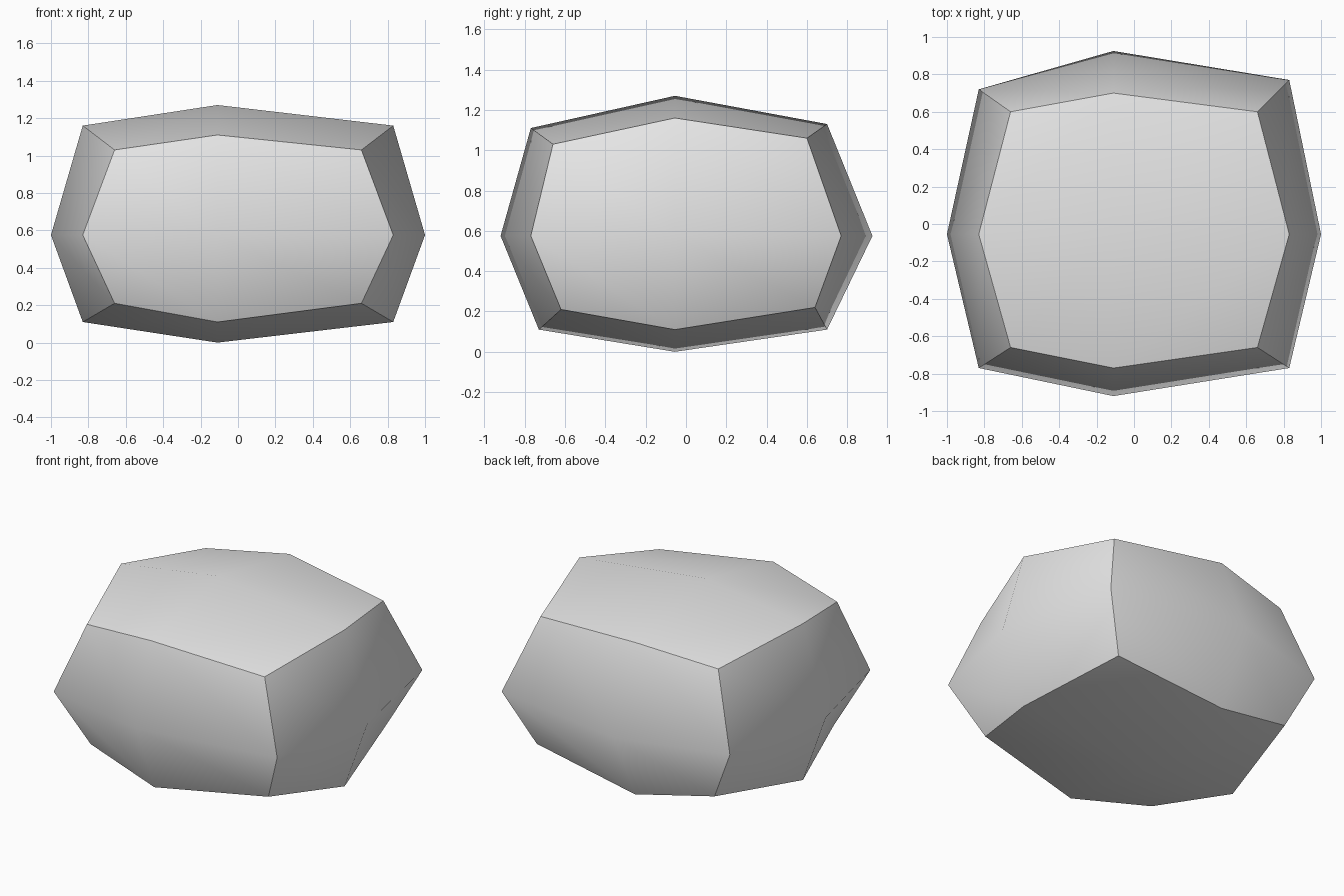
import bpy
import bmesh
from mathutils import Vector

cube = bpy.data.objects.get("Cube")
if cube:
    bpy.data.objects.remove(cube, do_unlink=True)

# Centre of the stone, and how far a point reaches along each axis when it lies
# on a face centre, an edge middle or a corner
MIDDLE = Vector((-0.11, -0.055, 0.575))
REACH_X = (1.0, 0.83, 0.66)
REACH_FRONT = (0.92, 0.77, 0.66)
REACH_BACK = (0.925, 0.72, 0.60)
REACH_TOP = (1.27, 1.16, 1.03)
REACH_BOTTOM = (0.0, 0.11, 0.21)


def bulge(grid):
    """Place one point of the unit block on the irregular boulder."""
    sx, sy, sz = (round(c) for c in grid)
    rank = abs(sx) + abs(sy) + abs(sz) - 1
    place = MIDDLE.copy()
    if sx:
        place.x = sx * REACH_X[rank]
    if sy:
        place.y = -REACH_FRONT[rank] if sy < 0 else REACH_BACK[rank]
    if sz:
        place.z = REACH_TOP[rank] if sz > 0 else REACH_BOTTOM[rank]
    # Uneven dents along the rims
    if rank and sy < 0 and sz < 0:
        place.y += 0.04
    if rank == 1 and sx == 0:
        place.z -= 0.05 if sz > 0 and sy < 0 else 0.03 if sz > 0 else 0
        place.y -= 0.02 if sy > 0 else 0
    if rank == 1 and sx > 0 and sy > 0:
        place.y += 0.05
    if rank > 1 and sy > 0:
        place.z += 0.03 if sz > 0 else 0.01
        place.y += 0.04 if sz < 0 else 0
    return place


def on_rim(edge):
    """True when the edge lies where two sides of the block meet."""
    centre = (edge.verts[0].co + edge.verts[1].co) / 2
    return sum(abs(c) > 0.9 for c in centre) > 1


# Boulder: a block with each side split in four, bulged out
bm = bmesh.new()
bmesh.ops.create_cube(bm, size=2)
bmesh.ops.subdivide_edges(bm, edges=bm.edges[:], cuts=1, use_grid_fill=True)

# Smooth sides, crisp rims
for edge in bm.edges:
    edge.smooth = not on_rim(edge)
for face in bm.faces:
    face.smooth = True
for vert in bm.verts:
    vert.co = bulge(vert.co)
bmesh.ops.recalc_face_normals(bm, faces=bm.faces[:])

mesh = bpy.data.meshes.new("boulder")
bm.to_mesh(mesh)
bm.free()
boulder = bpy.data.objects.new("boulder", mesh)
bpy.context.collection.objects.link(boulder)

# Plain grey stone
stone = bpy.data.materials.new("light_grey_stone")
stone.use_nodes = True
grey = (0.8, 0.8, 0.8, 1)
stone.diffuse_color = grey
for node in stone.node_tree.nodes:
    if node.type == "BSDF_PRINCIPLED":
        node.inputs["Base Color"].default_value = grey
mesh.materials.append(stone)
